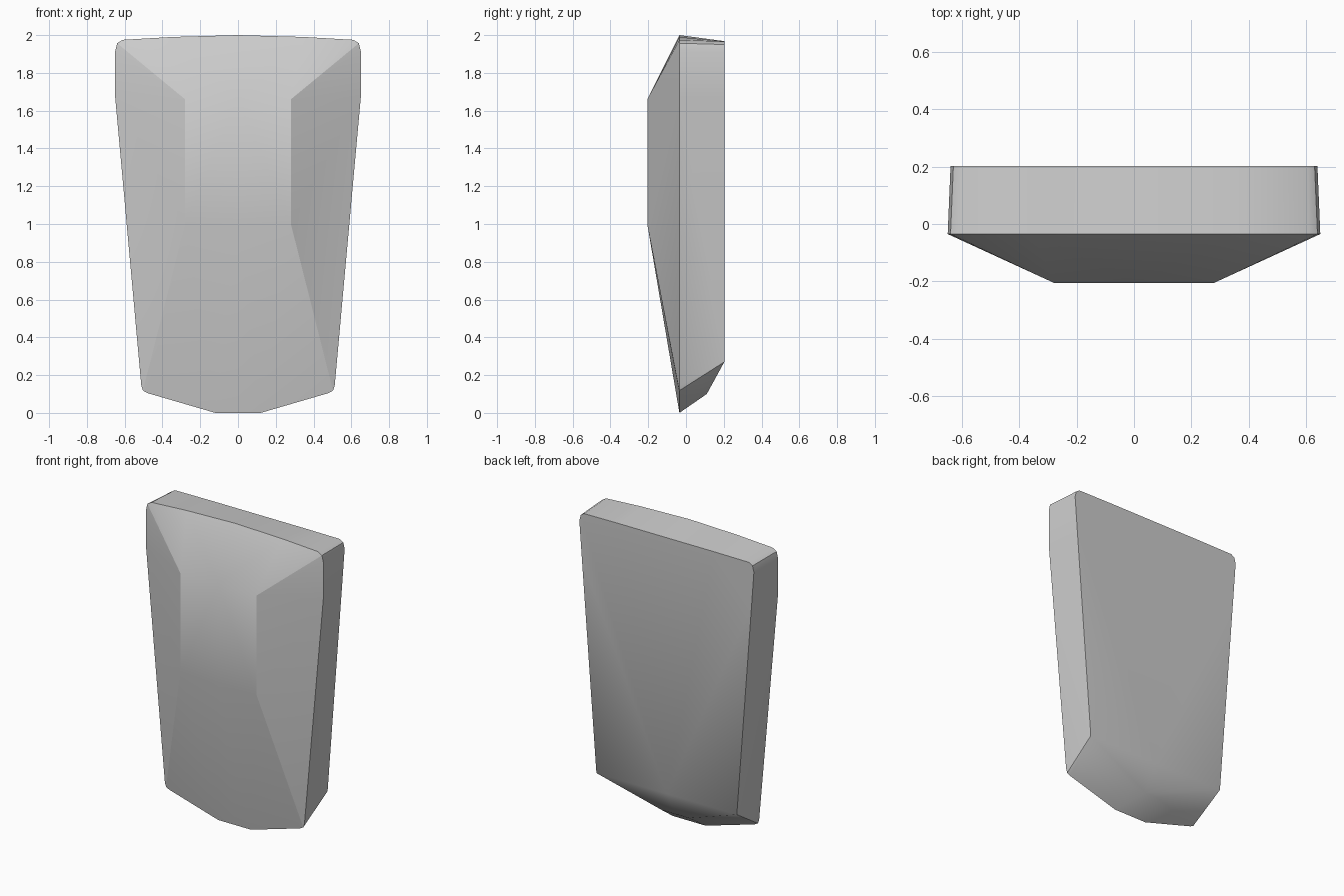
import bpy, bmesh

cube = bpy.data.objects.get("Cube")
if cube:
    bpy.data.objects.remove(cube)

RIM, FACE, BACK = -0.035, -0.205, 0.203

# Right half of the front rim (x, z), from top centre to bottom centre
rim_profile = [(0, 2.0), (0.35, 1.99), (0.61, 1.975), (0.64, 1.957), (0.65, 1.915),
               (0.65, 1.67), (0.512, 0.145), (0.503, 0.118), (0.48, 0.105),
               (0.12, 0), (0, 0)]
# Matching back outline; the lower corner gathers into a single point
back_profile = [(0, 1.968), (0.35, 1.968), (0.605, 1.966), (0.63, 1.95), (0.64, 1.91),
                (0.622, 1.67), (0.515, 0.27)]

bm = bmesh.new()
rim = [bm.verts.new((x, RIM, z)) for x, z in rim_profile]
back = [bm.verts.new((x, BACK, z)) for x, z in back_profile]
corner = back[-1]
back_centre = bm.verts.new((0, BACK, 0.27))
heel = [bm.verts.new((x, 0.11, 0.1)) for x in (0.1, 0)]
ring = back + [corner, corner] + heel

# Raised front plate
top, low = [bm.verts.new((0.28, FACE, z)) for z in (1.66, 1.0)]
top_mid, low_mid = [bm.verts.new((0, FACE, z)) for z in (1.66, 1.0)]
bm.faces.new((top_mid, low_mid, low, top))
bm.faces.new((top_mid, top, rim[1], rim[0]))
bm.faces.new((low_mid, rim[10], rim[9], low))

# Sloping facets from the plate to the rim
for i in range(1, 5):
    bm.faces.new((top, rim[i + 1], rim[i]))
bm.faces.new((top, low, rim[5]))
for i in range(5, 9):
    bm.faces.new((low, rim[i + 1], rim[i]))

# Side wall
for i in range(10):
    loop = [rim[i], rim[i + 1], ring[i + 1], ring[i]]
    bm.faces.new(list(dict.fromkeys(loop)))

# Flat back and the chamfer under it
bm.faces.new(back + [back_centre])
bm.faces.new((corner, back_centre, heel[1], heel[0]))
bmesh.ops.recalc_face_normals(bm, faces=bm.faces)

# Face normals must point outwards on the plate
bm.faces.ensure_lookup_table()
if bm.faces[0].normal.y > 0:
    bmesh.ops.reverse_faces(bm, faces=bm.faces)

mesh = bpy.data.meshes.new("faceted_block")
ridges = [(top, low), (top, rim[3]), (low, rim[7])]
bm.verts.index_update()
ridge_keys = {frozenset((a.index, b.index)) for a, b in ridges}
bm.to_mesh(mesh)
bm.free()

block = bpy.data.objects.new("faceted_block", mesh)
bpy.context.collection.objects.link(block)

# Plain grey
grey = bpy.data.materials.new("plain_grey")
grey.use_nodes = True
colour = (0.6, 0.6, 0.6, 1)
grey.diffuse_color = colour
grey.node_tree.nodes["Principled BSDF"].inputs["Base Color"].default_value = colour
mesh.materials.append(grey)

# Smooth shading with crisp ridges
bpy.ops.object.select_all(action="DESELECT")
block.select_set(True)
bpy.context.view_layer.objects.active = block
bpy.ops.object.shade_smooth_by_angle(angle=0.56)
for edge in mesh.edges:
    if frozenset(edge.vertices) in ridge_keys:
        edge.use_edge_sharp = True

mirror = block.modifiers.new("mirror", "MIRROR")
mirror.use_axis[0] = True
mirror.merge_threshold = 0.001
